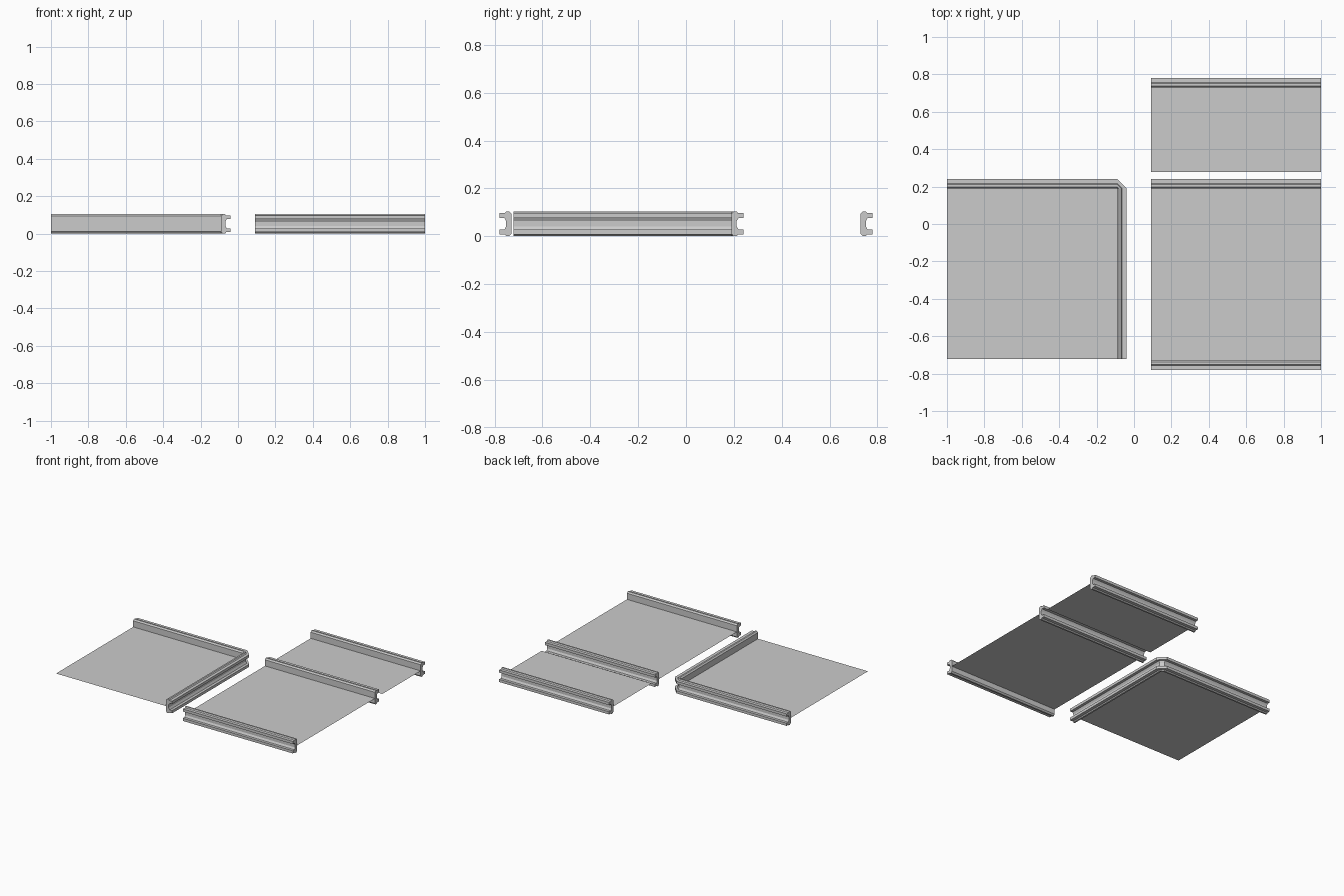
import bpy
import bmesh

if "Cube" in bpy.data.objects:
    bpy.data.objects.remove(bpy.data.objects["Cube"])

FLOOR_Z = 0.048
MID_Z = 0.052

# Upper half of the channel rail section: (distance outward, height above centre)
HALF = [(0.0, 0.042), (0.009, 0.052), (0.021, 0.052), (0.027, 0.045),
        (0.050, 0.045), (0.050, 0.025), (0.030, 0.025), (0.022, 0.011)]
SECTION = HALF + [(d, -h) for d, h in reversed(HALF)]


def finish(bm, name):
    mesh = bpy.data.meshes.new(name)
    bm.to_mesh(mesh)
    bm.free()
    obj = bpy.data.objects.new(name, mesh)
    bpy.context.collection.objects.link(obj)
    return obj


def rail(name, stations):
    """Sweep the section through stations given as (x, y, outward x, outward y)."""
    bm = bmesh.new()
    rings = [[bm.verts.new((x + d * ox, y + d * oy, MID_Z + h)) for d, h in SECTION]
             for x, y, ox, oy in stations]
    n = len(SECTION)
    for a, b in zip(rings, rings[1:]):
        for i in range(n):
            j = (i + 1) % n
            bm.faces.new((a[i], a[j], b[j], b[i]))
    bm.faces.new(rings[0])
    bm.faces.new(list(reversed(rings[-1])))
    # inner wall meets at a single pivot line on corners
    bmesh.ops.remove_doubles(bm, verts=bm.verts[:], dist=0.0001)
    bmesh.ops.recalc_face_normals(bm, faces=bm.faces[:])
    return finish(bm, name)


def floor(name, x0, x1, y0, y1):
    bm = bmesh.new()
    bm.faces.new([bm.verts.new((x, y, FLOOR_Z))
                  for x, y in ((x0, y0), (x1, y0), (x1, y1), (x0, y1))])
    return finish(bm, name)


# Corner tile: rails along the back and right edges, cut corner between them
floor("corner_floor", -1.0, -0.09, -0.722, 0.19)
rail("corner_rail", [(-1.0, 0.19, 0, 1), (-0.09, 0.19, 0, 1),
                     (-0.09, 0.19, 1, 0), (-0.09, -0.722, 1, 0)])

# Corridor tile: rails front and back
floor("corridor_floor", 0.09, 1.0, -0.73, 0.19)
rail("corridor_back_rail", [(0.09, 0.19, 0, 1), (1.0, 0.19, 0, 1)])
rail("corridor_front_rail", [(0.09, -0.73, 0, -1), (1.0, -0.73, 0, -1)])

# Half tile: rail along the back only
floor("half_floor", 0.09, 1.0, 0.278, 0.73)
rail("half_back_rail", [(0.09, 0.73, 0, 1), (1.0, 0.73, 0, 1)])
